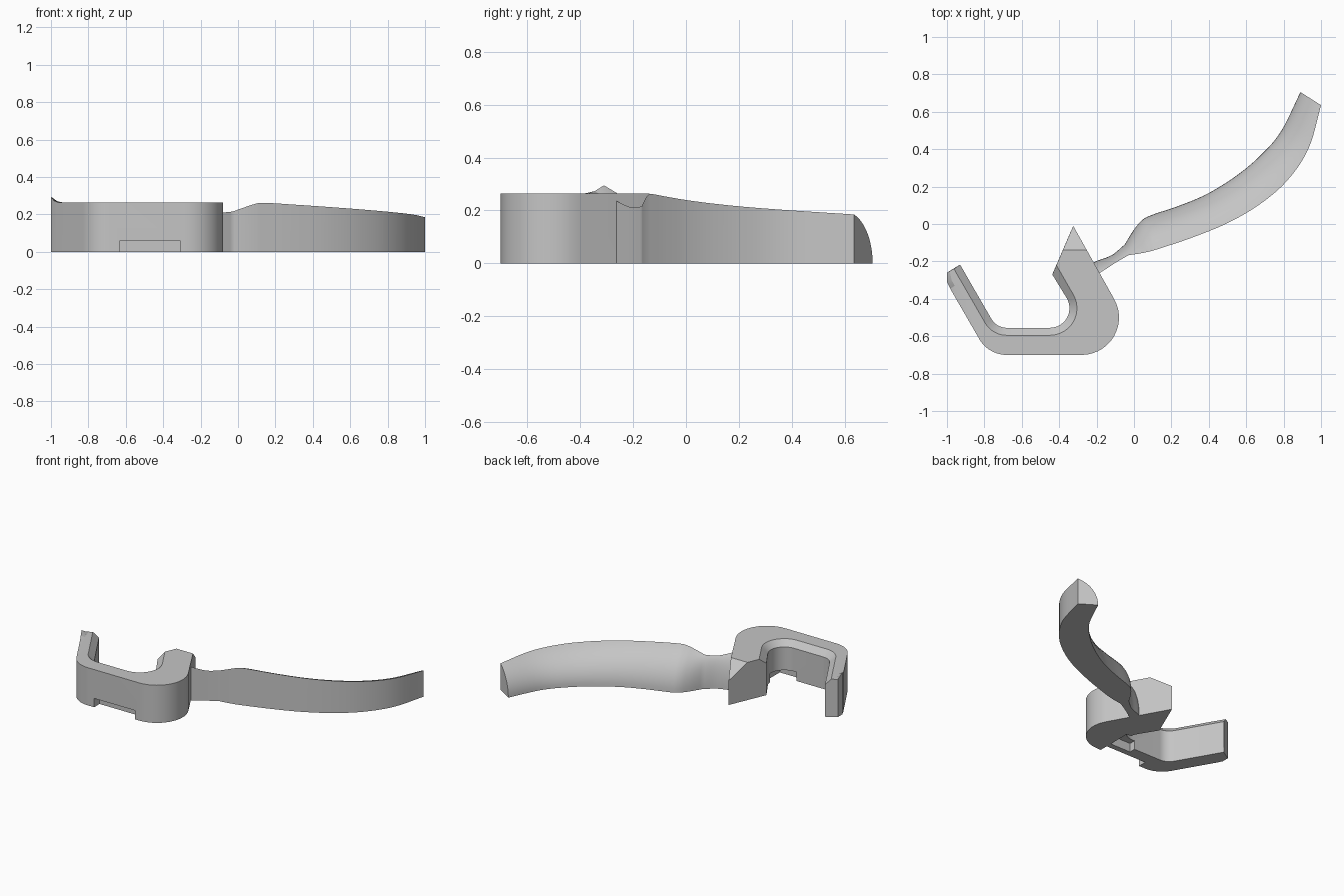
import bpy, bmesh
from math import sin, cos, radians
from mathutils import Vector

if "Cube" in bpy.data.objects:
    bpy.data.objects.remove(bpy.data.objects["Cube"], do_unlink=True)

grey = bpy.data.materials.new("plain grey")
grey.use_nodes = True
grey.diffuse_color = (0.56, 0.56, 0.56, 1)
grey.node_tree.nodes["Principled BSDF"].inputs["Base Color"].default_value = (0.56, 0.56, 0.56, 1)


def loft(sections):
    """Closed solid through a row of matching cross-sections."""
    bm = bmesh.new()
    rings = [[bm.verts.new(p) for p in s] for s in sections]
    for a, b in zip(rings, rings[1:]):
        for i in range(len(a)):
            j = (i + 1) % len(a)
            bm.faces.new((a[i], a[j], b[j], b[i]))
    bm.faces.new(rings[0])
    bm.faces.new(rings[-1])
    bmesh.ops.recalc_face_normals(bm, faces=bm.faces)
    return bm


def make_object(name, bm):
    mesh = bpy.data.meshes.new(name)
    bm.to_mesh(mesh)
    bm.free()
    mesh.materials.append(grey)
    obj = bpy.data.objects.new(name, mesh)
    bpy.context.collection.objects.link(obj)
    return obj


def smooth(obj, angle):
    bpy.ops.object.select_all(action="DESELECT")
    obj.select_set(True)
    bpy.context.view_layer.objects.active = obj
    bpy.ops.object.shade_smooth_by_angle(angle=radians(angle))


def arc(cx, cy, r, start, end, n=14):
    angles = [radians(start + (end - start) * i / n) for i in range(n + 1)]
    return [(cx + r * cos(a), cy + r * sin(a)) for a in angles]


def cut_notch(obj, x0, x1, y0, y1, height):
    """Cut a box-shaped recess into the underside."""
    plan = [(x0, y0), (x1, y0), (x1, y1), (x0, y1)]
    cutter = make_object("notch_cutter", loft([[(x, y, z) for x, y in plan] for z in (-0.1, height)]))
    cutter.hide_render = True
    cut = obj.modifiers.new("notch", "BOOLEAN")
    cut.operation = "DIFFERENCE"
    cut.solver = "EXACT"
    cut.object = cutter
    bpy.context.view_layer.objects.active = obj
    bpy.ops.object.modifier_apply(modifier=cut.name)
    bpy.data.objects.remove(cutter, do_unlink=True)


# Hook: outer edge, chamfer edge and inner edge, running from arm end to pointed tip
TOP, CHAMFER = 0.265, 0.04
outer = [(-1, -0.26), (-1, -0.31), (-0.983, -0.345), (-0.963, -0.38)]
edge = [(-0.963, -0.239), (-0.94, -0.28), (-0.922, -0.31), (-0.902, -0.345)]
inner = [(-0.93, -0.217), (-0.905, -0.26), (-0.888, -0.29), (-0.868, -0.325)]
outer += arc(-0.68, -0.53, 0.17, 210, 270) + arc(-0.28, -0.5, 0.2, -90, 30)
edge += arc(-0.68, -0.46, 0.135, 210, 270) + arc(-0.45, -0.45, 0.145, -90, 30)
inner += arc(-0.68, -0.46, 0.095, 210, 270) + arc(-0.45, -0.45, 0.105, -90, 30)
outer.append((-0.325, -0.01))
edge.append((-0.415, -0.22))
inner.append((-0.437, -0.27))
flare = {1: 0.03, 2: 0.008}   # small raised corner on the arm end

sections = []
for i, (o, e, n) in enumerate(zip(outer, edge, inner)):
    rim = Vector(o).lerp(Vector(e), 0.4)
    sections.append([(*o, 0), (*o, TOP + flare.get(i, 0)), (*rim, TOP),
                     (*e, TOP), (*n, TOP - CHAMFER), (*n, 0)])
bm = loft(sections)

# Sloping cut on top of the tip
bmesh.ops.bisect_plane(bm, geom=bm.verts[:] + bm.edges[:] + bm.faces[:],
                       plane_co=(0, -0.14, TOP), plane_no=(0, 0.095, 0.13),
                       clear_outer=True)
bmesh.ops.holes_fill(bm, edges=[e for e in bm.edges if e.is_boundary], sides=0)
bmesh.ops.recalc_face_normals(bm, faces=bm.faces)
hook = make_object("hook", bm)

# Recesses under the front wall, with a thin web between them
cut_notch(hook, -0.63, -0.31, -0.8, -0.64, 0.062)
cut_notch(hook, -0.47, -0.31, -0.6, -0.44, 0.062)
smooth(hook, 25)

# Handle stations: front edge x, y, back edge x, y, height
neck = [
    (-0.22, -0.285, -0.25, -0.225, 0.25),
    (-0.18, -0.26, -0.205, -0.2, 0.235),
    (-0.1, -0.208, -0.12, -0.167, 0.212),
    (-0.03, -0.167, -0.05, -0.11, 0.215),
]
grip = [
    neck[-1],
    (0.035, -0.157, 0, -0.03, 0.238),
    (0.086, -0.146, 0.045, 0.022, 0.255),
    (0.14, -0.13, 0.1, 0.05, 0.262),
    (0.31, -0.073, 0.245, 0.099, 0.252),
    (0.498, 0.004, 0.395, 0.163, 0.239),
    (0.669, 0.103, 0.55, 0.26, 0.226),
    (0.818, 0.231, 0.68, 0.37, 0.213),
    (0.933, 0.403, 0.787, 0.497, 0.2),
    (1, 0.635, 0.89, 0.705, 0.185),
]


def spline(rows, steps=6):
    """Smooth curve through every row."""
    rows = [Vector(r) for r in rows]
    padded = [rows[0] * 2 - rows[1]] + rows + [rows[-1] * 2 - rows[-2]]
    out = []
    for a, b, c, d in zip(padded, padded[1:], padded[2:], padded[3:]):
        for k in range(steps):
            t = k / steps
            out.append((b * 2 + (c - a) * t + (a * 2 - b * 5 + c * 4 - d) * t ** 2
                        + (b * 3 - a - c * 3 + d) * t ** 3) / 2)
    return out + [rows[-1]]


# Cross-section: upright front wall, rounded back, flat underside
START = radians(20)
sections = []
for fx, fy, bx, by, h in spline(neck)[:-1] + spline(grip):
    ring = [(fx, fy, 0)]
    for k in range(13):
        a = START + (radians(90) - START) * k / 12
        u = (sin(a) - sin(START)) / (1 - sin(START))
        ring.append((fx + (bx - fx) * u, fy + (by - fy) * u, h * cos(a) / cos(START)))
    sections.append(ring)
handle = make_object("handle", loft(sections))
smooth(handle, 35)
